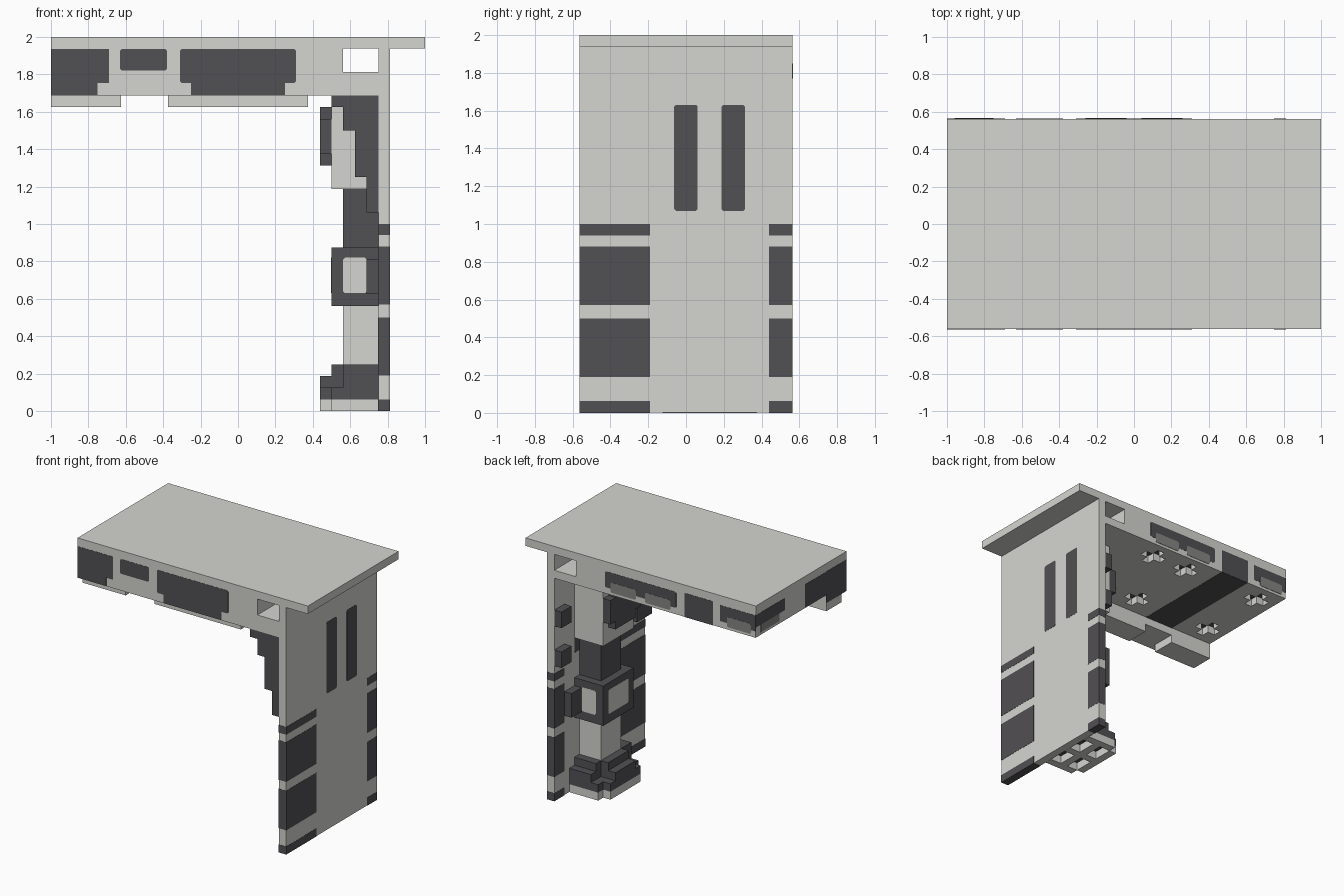
import bpy, bmesh
from mathutils import Vector

if "Cube" in bpy.data.objects:
    bpy.data.objects.remove(bpy.data.objects["Cube"], do_unlink=True)


def material(name, rgb):
    m = bpy.data.materials.new(name)
    m.use_nodes = True
    m.diffuse_color = (*rgb, 1)
    m.node_tree.nodes["Principled BSDF"].inputs["Base Color"].default_value = (*rgb, 1)
    return m


LIGHT = material("light_stone", (0.665, 0.675, 0.63))
DARK = material("dark_stone", (0.083, 0.08, 0.087))
GREY = material("mid_grey", (0.24, 0.24, 0.23))

U = 1 / 16    # block grid step
E = 0.0015    # how far painted plates stand proud
HY = 9 * U    # half depth


def box(name, x, y, z, mat, clip=None):
    """Box from three ranges; clip bevels the edges running along that axis."""
    bm = bmesh.new()
    bmesh.ops.create_cube(bm, size=1)
    lo, hi = map(Vector, zip(x, y, z))
    for v in bm.verts:
        v.co = Vector((lo[i] + (v.co[i] + 0.5) * (hi[i] - lo[i]) for i in range(3)))
    if clip is not None:
        edges = [e for e in bm.edges
                 if abs((e.verts[0].co - e.verts[1].co).normalized()[clip]) > 0.9]
        bmesh.ops.bevel(bm, geom=edges, offset=0.009, segments=1, affect='EDGES')
    bmesh.ops.recalc_face_normals(bm, faces=bm.faces)
    me = bpy.data.meshes.new(name)
    bm.to_mesh(me)
    bm.free()
    me.materials.append(mat)
    ob = bpy.data.objects.new(name, me)
    bpy.context.collection.objects.link(ob)
    return ob


def grid(name, x, y, z, mat, clip=None):
    """Box measured in whole grid steps."""
    return box(name, *[(a * U, b * U) for a, b in (x, y, z)], mat, clip)


def carve(target, cutters):
    """Subtract the cutters from the target, then remove them."""
    for c in cutters:
        c.hide_render = True
        mod = target.modifiers.new(c.name, 'BOOLEAN')
        mod.operation, mod.solver, mod.object = 'DIFFERENCE', 'EXACT', c
    graph = bpy.context.evaluated_depsgraph_get()
    mesh = bpy.data.meshes.new_from_object(target.evaluated_get(graph))
    target.modifiers.clear()
    target.data = mesh
    for c in cutters:
        bpy.data.objects.remove(c, do_unlink=True)


# Top slab, beam under it with a tunnel beside the wall, front ledge and the wall
grid("top_slab", (-16, 16), (-9, 9), (31, 32), LIGHT)
beam = box("ceiling_beam", (-1 + E, 9 * U), (-HY, HY), (28 * U, 31 * U), LIGHT)
grid("tunnel_floor", (9, 12), (-9, 9), (28, 29), LIGHT)
box("front_ledge", (-1 + E, 12 * U), (-HY, -5 * U), (27 * U, 28 * U), LIGHT)
box("wall", (12 * U, 13 * U), (-HY, HY), (E, 31 * U), LIGHT)

# Cross recesses in the ceiling with dark tops
cutters = []
for cx in (-13.5, -2.5, 2.5):
    for cy in (-2.5, 6.5):
        for rx, ry in ((1.5, 0.5), (0.5, 1.5)):
            x, y = (cx - rx, cx + rx), (cy - ry, cy + ry)
            cutters.append(grid("cross_cutter", x, y, (27, 29), DARK))
            grid("cross_inset", x, y, (28.95, 29.05), DARK)
carve(beam, cutters)

# Dark bands wrapping both vertical edges of the wall
for z0, z1 in ((0, 0.0625), (0.19, 0.5), (0.57, 0.88), (0.94, 1.0)):
    for y in ((-HY - E, -0.19), (0.44, HY + E)):
        box("wall_band", (12 * U - E, 13 * U + E), y, (z0, z1), DARK)

# Tall slots in the wall
for y in (0, 0.25):
    box("wall_slot", (12 * U - E, 13 * U + E), (y - 0.063, y + 0.062), (1.07, 1.63), DARK, 0)

# Dark panels on the front of the beam
front = (-HY - E, -HY + E)
box("front_panel_end", (-1, -0.69), front, (1.755, 1.935), DARK)
box("front_panel_end_foot", (-1, -0.75), front, (1.69, 1.755), DARK)
box("front_panel_small", (-0.63, -0.38), front, (1.82, 1.935), DARK, 1)
box("front_panel_wide", (-0.31, 0.31), front, (1.755, 1.935), DARK, 1)
box("front_panel_wide_foot", (-0.25, 0.25), front, (1.69, 1.756), DARK)

# Panels on the back of the beam: dark above, grey bumps below
back = (HY - E, HY + E)
back_bump = (HY - E, HY + 2 * E)
box("back_panel_wide", (-0.31, 0.31), back, (1.8, 1.925), DARK, 1)
for x in (-0.15, 0.15):
    box("back_bump", (x - 0.11, x + 0.11), back_bump, (1.77, 1.85), GREY, 1)
box("back_panel_small", (-0.63, -0.38), back, (28 * U, 31 * U), DARK)
box("back_panel_end", (-1, -0.69), back, (1.8, 1.925), DARK)
box("back_bump_end", (-0.96, -0.75), back_bump, (1.77, 1.85), GREY, 1)

# Panels on the open end of the beam
end = (-1, -1 + 2 * E)
box("end_panel_front", end, (-HY - E, -0.05), (1.755, 1.935), DARK)
box("end_panel_front_foot", end, (-HY - E, -5 * U), (1.69, 1.755), DARK)
box("end_panel_back", end, (0.2, HY + E), (1.83, 1.925), DARK)
box("end_bump", end, (0.27, 0.5), (1.77, 1.83), GREY)

# Underside: dark stripe and hanging trim blocks
box("ceiling_stripe", (-0.63, -0.38), (-5 * U, HY), (28 * U - E, 28 * U + E), DARK)
grid("trim_end", (-16, -10), (-8, -5), (26, 27), LIGHT)
grid("trim_middle", (-6, 6), (-8, -5), (26, 27), LIGHT)

# Stepped bracket at the front edge of the wall
for x0, z0, z1 in ((8, 26, 27), (9, 24, 26), (10, 20, 24), (11, 17, 20)):
    grid("bracket_step", (x0, 12), (-9, -6), (z0, z1), DARK)

# Small studs at the back edge of the wall
for z0 in (17, 22):
    grid("wall_stud", (11, 12), (7, 9), (z0, z0 + 2), DARK)

# Column foot: open light frame below dark steps
grid("foot_frame_front", (8, 12), (-2, -1), (0, 1), LIGHT)
grid("foot_frame_back", (8, 12), (5, 6), (0, 1), LIGHT)
grid("foot_frame_nose", (7, 8), (-1, 5), (0, 1), LIGHT)
grid("foot_frame_bar", (8, 12), (1.5, 2.5), (0, 1), LIGHT)
grid("foot_frame_cross", (9.5, 10.5), (-1, 5), (0, 1), LIGHT)
grid("foot_low", (8, 12), (-2, 6), (1, 2), DARK)
grid("foot_nose", (7, 8), (-1, 5), (1, 2), DARK)
grid("foot_nose_ridge", (7, 9), (0, 4), (2, 3), DARK)
grid("foot_ridge", (8, 9), (0, 4), (3, 4), DARK)
grid("foot_side", (9, 12), (-2, 6), (2, 3), DARK)
grid("foot_top", (9, 12), (-2, 5), (3, 4), DARK)

# Column shaft with a framed box halfway up
grid("shaft_lower", (9, 12), (0, 4), (4, 9), LIGHT)
grid("shaft_upper", (9, 12), (0, 4), (14, 19), DARK)
grid("shaft_box", (8, 12), (-1, 5), (9, 14), DARK)
box("box_panel_inner", (8 * U - E, 8 * U + E), (0, 4 * U), (0.63, 0.82), LIGHT, 0)
for y in (-1, 5):
    box("box_panel_side", (9 * U, 11 * U), (y * U - E, y * U + E), (0.63, 0.82), LIGHT, 1)
for y in ((-3, -1), (5, 7)):
    grid("box_side_block", (11, 12), y, (10, 13), DARK)

# Column head with its dark face block
grid("column_head", (8, 12), (-1, 5), (19, 28), LIGHT)
grid("head_block_tall", (7, 8), (0, 4), (21, 26), DARK)
grid("head_block_wide", (7, 8), (-1, 5), (22, 25), DARK)
